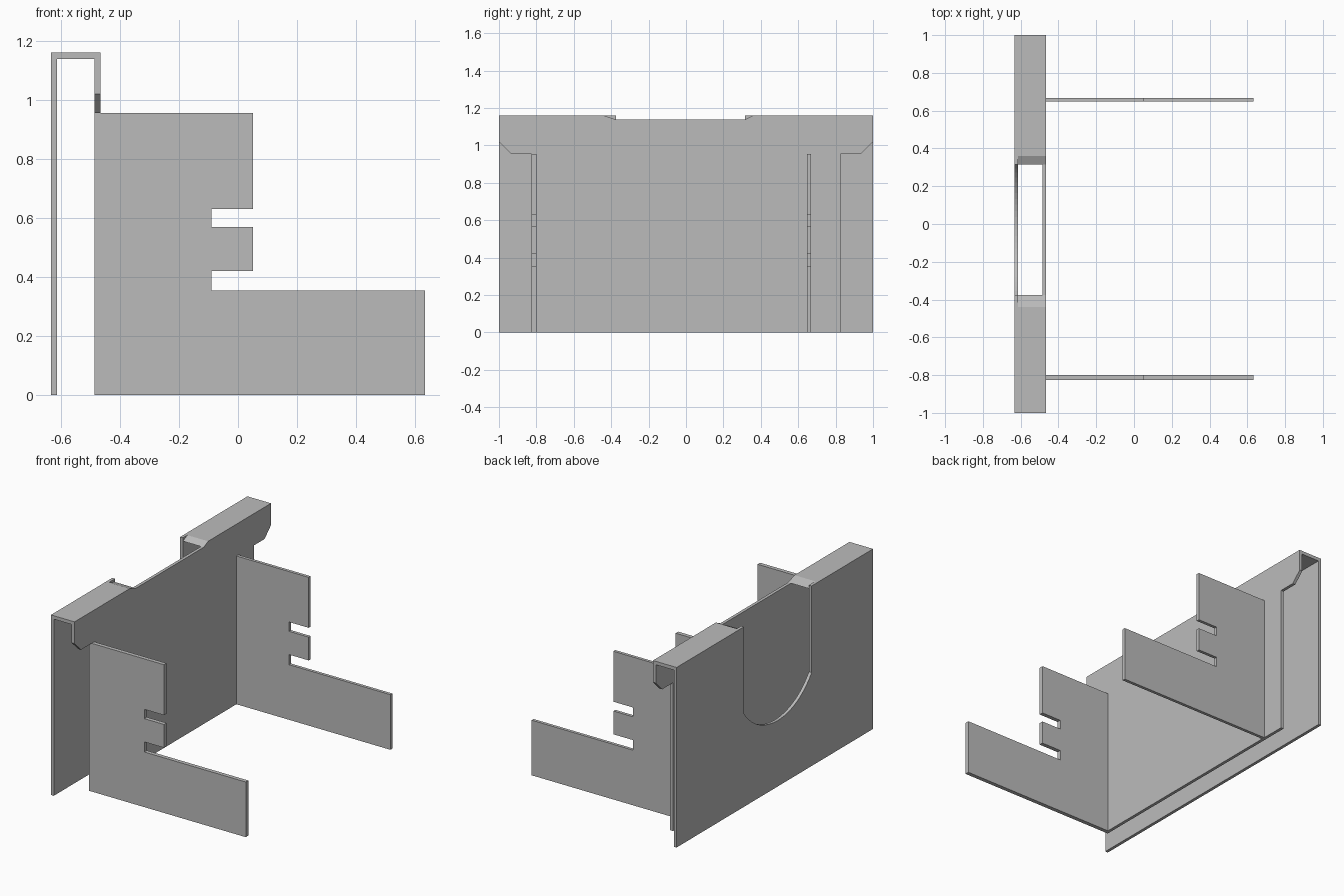
import bpy
import bmesh
import math

cube = bpy.data.objects.get("Cube")
if cube:
    bpy.data.objects.remove(cube, do_unlink=True)

grey = bpy.data.materials.new("matt_grey")
grey.use_nodes = True
COLOUR = (0.5, 0.5, 0.5, 1)
grey.diffuse_color = COLOUR
grey.node_tree.nodes["Principled BSDF"].inputs["Base Color"].default_value = COLOUR


def prism(name, outline, axis, low, high):
    """Extrude a flat outline along x (outline in y, z) or y (outline in x, z)."""
    def place(p, d):
        return (d, p[0], p[1]) if axis == "x" else (p[0], d, p[1])
    bm = bmesh.new()
    face = bm.faces.new([bm.verts.new(place(p, low)) for p in outline])
    grown = bmesh.ops.extrude_face_region(bm, geom=[face])
    verts = [v for v in grown["geom"] if isinstance(v, bmesh.types.BMVert)]
    shift = high - low
    bmesh.ops.translate(bm, verts=verts, vec=(shift, 0, 0) if axis == "x" else (0, shift, 0))
    bmesh.ops.recalc_face_normals(bm, faces=bm.faces)
    mesh = bpy.data.meshes.new(name)
    bm.to_mesh(mesh)
    bm.free()
    mesh.materials.append(grey)
    obj = bpy.data.objects.new(name, mesh)
    bpy.context.collection.objects.link(obj)
    return obj


TOP, UNDER, SEAM = 1.16, 1.138, 0.955
BACK, INNER, WALL_IN, WALL_OUT = -0.633, -0.613, -0.485, -0.465
CUT_A, CUT_B = -0.375, 0.315      # ends of the top opening
RAMP_A, RAMP_B = -0.44, 0.36      # where the sloped ends reach the top

# Back plate with a round-bottomed notch
mid, half = (CUT_A + CUT_B) / 2, (CUT_B - CUT_A) / 2
radius, low_point = 0.425, 0.425
spread = math.asin(half / radius)
arc = []
for i in range(25):
    a = spread * (i / 12 - 1)
    arc.append((mid + radius * math.sin(a), low_point + radius * (1 - math.cos(a))))
prism("back_plate",
      [(-1, 0), (-1, TOP), (CUT_A, TOP)] + arc + [(CUT_B, TOP), (1, TOP), (1, 0)],
      "x", BACK, INNER)

# Top covers on both sides of the opening, with sloped ends
prism("top_cover_front", [(-1, UNDER), (CUT_A, UNDER), (RAMP_A, TOP), (-1, TOP)],
      "x", INNER, WALL_OUT)
prism("top_cover_rear", [(CUT_B, UNDER), (1, UNDER), (1, TOP), (RAMP_B, TOP)],
      "x", INNER, WALL_OUT)

# Front wall and its hooked lip, one T-shaped sheet
prism("front_wall",
      [(-0.825, 0), (0.825, 0), (0.825, SEAM), (0.935, SEAM), (1, 1.02), (1, UNDER),
       (-1, UNDER), (-1, 1.02), (-0.935, SEAM), (-0.825, SEAM)],
      "x", WALL_IN, WALL_OUT)

# Two slotted side panels
SLOT, EDGE, END = -0.09, 0.05, 0.633
panel = [(WALL_OUT, 0), (END, 0), (END, 0.355), (SLOT, 0.355), (SLOT, 0.42), (EDGE, 0.42),
         (EDGE, 0.57), (SLOT, 0.57), (SLOT, 0.63), (EDGE, 0.63), (EDGE, SEAM), (WALL_OUT, SEAM)]
for name, y0, y1 in (("front_panel", -0.825, -0.799), ("rear_panel", 0.648, 0.668)):
    prism(name, panel, "y", y0, y1)
